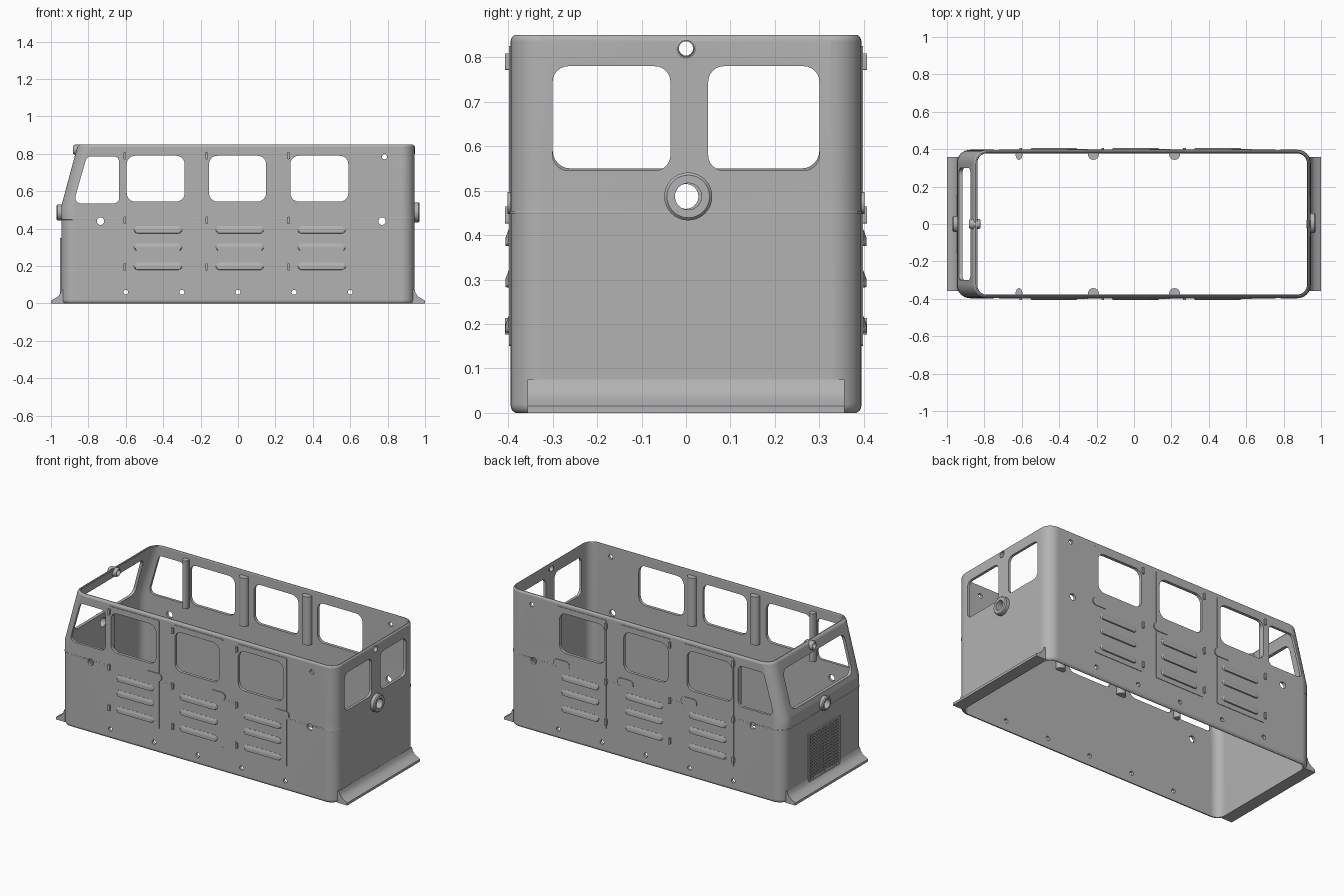
import bpy, bmesh
from math import sin, cos, pi, radians
from mathutils import Vector

if "Cube" in bpy.data.objects:
    bpy.data.objects.remove(bpy.data.objects["Cube"])

GREY = (0.45, 0.45, 0.45, 1)
mat = bpy.data.materials.new("plain grey")
mat.use_nodes = True
mat.diffuse_color = GREY
mat.node_tree.nodes["Principled BSDF"].inputs["Base Color"].default_value = GREY


def loft(bm, rings, closed=False):
    """Bridge rings of points; cap the ends, or join last to first."""
    loops = [[bm.verts.new(p) for p in ring] for ring in rings]
    pairs = list(zip(loops, loops[1:]))
    if closed:
        pairs.append((loops[-1], loops[0]))
    else:
        bm.faces.new(loops[0])
        bm.faces.new(loops[-1])
    for a, b in pairs:
        for i in range(len(a)):
            j = (i + 1) % len(a)
            bm.faces.new((a[i], a[j], b[j], b[i]))


def rounded(points, r, n=6):
    """Round each corner of a convex 2D outline."""
    out = []
    for i, p in enumerate(points):
        p = Vector(p)
        a = (Vector(points[i - 1]) - p).normalized()
        b = (Vector(points[(i + 1) % len(points)]) - p).normalized()
        half = a.angle(b) / 2
        mid = (a + b).normalized()
        centre = p + mid * (r / sin(half))
        sweep = pi - 2 * half
        side = (a - mid * a.dot(mid)).normalized()
        for k in range(n + 1):
            t = sweep * (0.5 - k / n)
            out.append(centre + r * (side * sin(t) - mid * cos(t)))
    return out


def rect(u0, u1, v0, v1, r=0, n=6):
    pts = [(u0, v0), (u1, v0), (u1, v1), (u0, v1)]
    return rounded(pts, r, n) if r else pts


def circle(u, v, r, n=24):
    return [(u + r * cos(2 * pi * i / n), v + r * sin(2 * pi * i / n)) for i in range(n)]


def along_x(outline, x):
    return [(x, u, v) for u, v in outline]


def along_y(outline, y):
    return [(u, y, v) for u, v in outline]


def along_z(outline, z):
    return [(u, v, z) for u, v in outline]


def finish(name, bm, cutter=None):
    bmesh.ops.recalc_face_normals(bm, faces=bm.faces)
    mesh = bpy.data.meshes.new(name)
    bm.to_mesh(mesh)
    bm.free()
    ob = bpy.data.objects.new(name, mesh)
    bpy.context.collection.objects.link(ob)
    if cutter:
        mod = ob.modifiers.new("openings", "BOOLEAN")
        mod.operation = "DIFFERENCE"
        mod.solver = "EXACT"
        mod.object = cutter
        deps = bpy.context.evaluated_depsgraph_get()
        cut = bpy.data.meshes.new_from_object(ob.evaluated_get(deps))
        ob.modifiers.clear()
        ob.data = cut
    ob.data.materials.clear()
    ob.data.materials.append(mat)
    bpy.ops.object.select_all(action="DESELECT")
    ob.select_set(True)
    bpy.context.view_layer.objects.active = ob
    bpy.ops.object.shade_smooth_by_angle(angle=radians(32))
    wn = ob.modifiers.new("even shading", "WEIGHTED_NORMAL")
    wn.keep_sharp = True
    return ob


SIDE, END = 0.395, 0.943
DOORS = [-0.605, -0.168, 0.27]      # hinge edge of each door
WINDOWS = [(-0.595, -0.285), (-0.155, 0.15), (0.28, 0.59)]

# Openings cutter: side windows, end windows, windshield, lamp and bolt holes
bm = bmesh.new()
side_cuts = [rect(a, b, 0.545, 0.79, 0.045) for a, b in WINDOWS]
side_cuts.append(rounded([(-0.88, 0.535), (-0.635, 0.535), (-0.635, 0.787), (-0.808, 0.787)], 0.03))
side_cuts += [circle(x, 0.44, 0.02) for x in (-0.735, 0.77)]
side_cuts.append(circle(0.783, 0.785, 0.014))
side_cuts += [circle(0.3 * i, 0.06, 0.013) for i in range(-2, 3)]
for s in (-1, 1):
    for outline in side_cuts:
        loft(bm, [along_y(outline, s * 0.34), along_y(outline, s * 0.45)])
end_cuts = [rect(-0.30, -0.035, 0.545, 0.78, 0.035), rect(0.05, 0.30, 0.545, 0.78, 0.035),
            circle(0, 0.82, 0.018), circle(0.005, 0.487, 0.03)]
for outline in end_cuts:
    loft(bm, [along_x(outline, 0.85), along_x(outline, 1.1)])
for outline in (rect(-0.30, 0.30, 0.55, 0.785, 0.04), circle(0, 0.82, 0.016), circle(0, 0.487, 0.028)):
    loft(bm, [along_x(outline, -1.1), along_x(outline, -0.75)])
cutter = finish("openings_cutter", bm)
cutter.hide_render = True


# Body shell: outer rings going up, inner rings going down
def body_ring(z, inset):
    nose = -END - 0.002 + max(0, z - 0.52) * 0.27
    return along_z(rect(nose + inset * 1.2, END - inset, -SIDE + inset, SIDE - inset,
                        0.07 - inset, 8), z)


BELT = [(0.447, 0), (0.448, -0.002), (0.454, -0.002), (0.455, 0)]
outer = [(0, 0.012), (0.004, 0.005), (0.012, 0.001), (0.02, 0)] + BELT + \
        [(0.52, 0), (0.836, 0), (0.845, 0.003), (0.85, 0.008)]
inner = [(0.85, 0.013), (0.845, 0.016), (0.52, 0.016), (0, 0.018)]
bm = bmesh.new()
loft(bm, [body_ring(z, i) for z, i in outer + inner], closed=True)
finish("body_shell", bm, cutter)

# Doors: thin raised panels on both sides
bm = bmesh.new()
for s in (-1, 1):
    for x in DOORS:
        panel = rect(x, x + 0.342, 0.15, 0.825, 0.008, 3)
        loft(bm, [along_y(panel, s * 0.39), along_y(panel, s * 0.398)])
finish("door_panels", bm, cutter)
bpy.data.objects.remove(cutter)

# Door hardware: hinges, latch plates and louvres
hinges, latches, louvres = bmesh.new(), bmesh.new(), bmesh.new()
for s in (-1, 1):
    for x in DOORS:
        for z in (0.195, 0.445, 0.79):
            loft(hinges, [along_y(rect(x - 0.007, x + 0.007, z - 0.019, z + 0.019, 0.004, 3), y * s)
                          for y in (0.39, 0.407)])
        loft(latches, [along_y(rect(x + 0.25, x + 0.36, 0.447, 0.497, 0.024), y * s)
                       for y in (0.39, 0.402)])
        for z in (0.18, 0.282, 0.375):
            base = rect(x + 0.05, x + 0.305, z, z + 0.038, 0.018)
            lip = rect(x + 0.058, x + 0.297, z + 0.001, z + 0.020, 0.009)
            loft(louvres, [along_y(base, s * 0.39), along_y(base, s * 0.399), along_y(lip, s * 0.406)])
finish("door_hinges", hinges)
finish("door_latches", latches)
finish("door_louvres", louvres)

# Inner posts between the windows
bm = bmesh.new()
for s in (-1, 1):
    for x, w in ((-0.615, 0.018), (-0.217, 0.029), (0.217, 0.029)):
        oval = [(x + w * u, s * 0.372 + (0.029 if v * s < 0 else 0.012) * v) for u, v in circle(0, 0, 1)]
        loft(bm, [along_z(oval, 0.52), along_z(oval, 0.82)])
finish("inner_posts", bm)


# Lamp rings at both ends
def tube(name, x0, x1, y, z, r_out, r_in):
    bm = bmesh.new()
    bev = (x1 - x0) * 0.15
    steps = [(x0, r_in), (x0, r_out - 0.006), (x0 + bev, r_out), (x1 - bev, r_out),
             (x1, r_out - 0.006), (x1, r_in)]
    loft(bm, [along_x(circle(y, z, r, 32), x) for x, r in steps], closed=True)
    finish(name, bm)


tube("right_headlight_ring", -0.97, -0.93, 0, 0.487, 0.043, 0.028)
tube("left_headlight_ring", 0.93, 0.97, 0.005, 0.487, 0.054, 0.03)
tube("right_top_lamp", -0.882, -0.82, 0, 0.822, 0.027, 0.018)
tube("left_top_lamp", 0.922, 0.946, 0, 0.82, 0.024, 0.018)

# End aprons: flared skirts under both ends
bm = bmesh.new()
profile = [(0.93, 0.075), (0.944, 0.075), (0.95, 0.055), (0.96, 0.041), (0.974, 0.03),
           (1.0, 0.015), (1.0, 0), (0.93, 0)]
for s in (-1, 1):
    outline = [(s * x, z) for x, z in profile]
    loft(bm, [along_y(outline, -0.357), along_y(outline, 0.357)])
finish("end_aprons", bm)

# Radiator grille: frame with crossed bars on the sloped-nose end
bm = bmesh.new()


def bar(y0, y1, z0, z1, depth):
    outline = rect(y0, y1, z0, z1)
    loft(bm, [along_x(outline, -0.94), along_x(outline, -0.945 - depth)])


for s in (-1, 1):
    bar(s * 0.147 - 0.006, s * 0.147 + 0.006, 0.045, 0.35, 0.008)
    bar(-0.141, 0.141, 0.1975 + s * 0.1465 - 0.006, 0.1975 + s * 0.1465 + 0.006, 0.008)
COUNT = 15
for i in range(1, COUNT):
    p = -0.141 + 0.282 * i / COUNT
    bar(p - 0.003, p + 0.003, 0.057, 0.338, 0.004)
    bar(-0.141, 0.141, 0.1975 + p - 0.003, 0.1975 + p + 0.003, 0.006)
finish("radiator_grille", bm)
